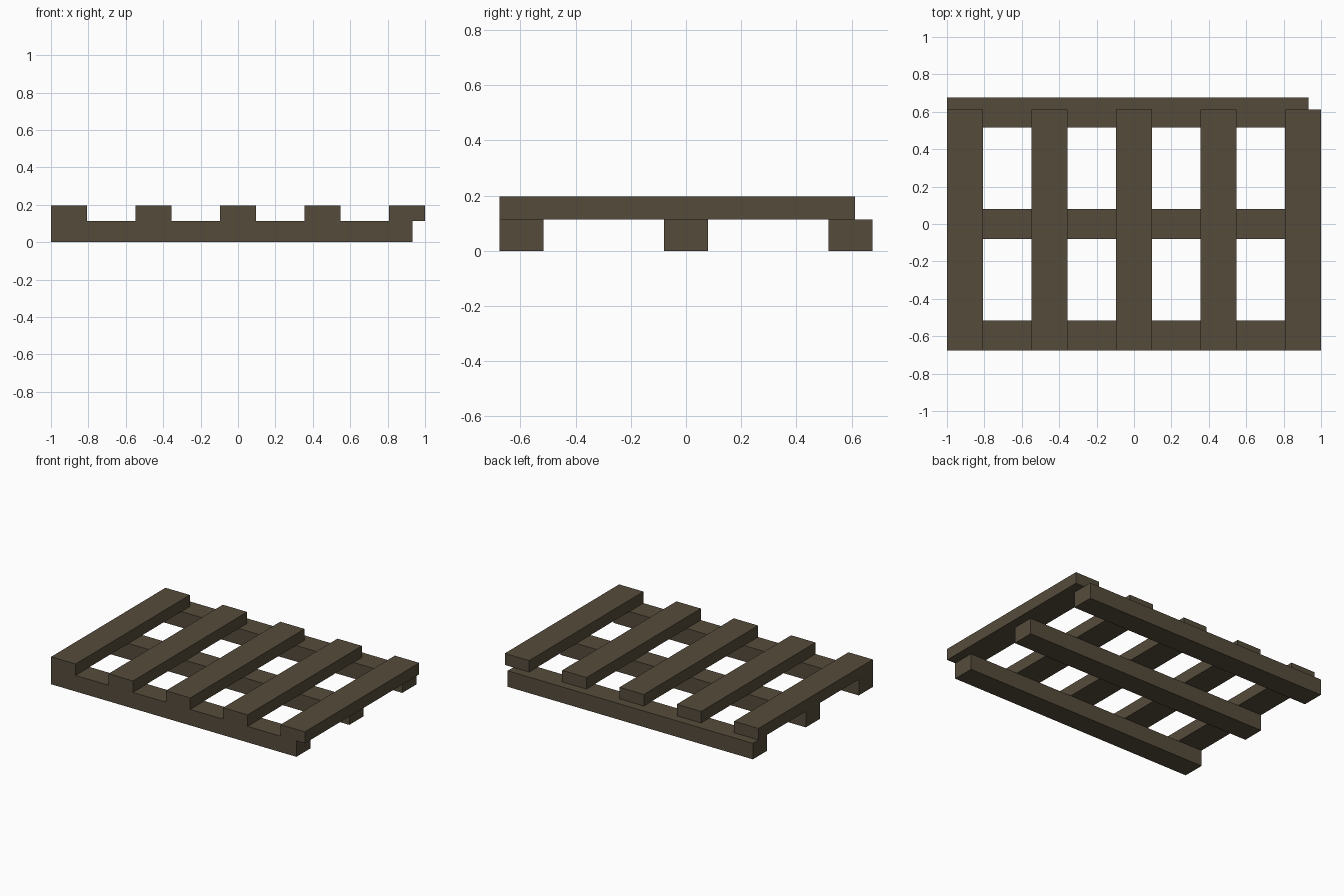
import bpy

cube = bpy.data.objects.get("Cube")
if cube:
    bpy.data.objects.remove(cube, do_unlink=True)

# Single weathered wood colour
COLOUR = (0.09, 0.071, 0.044, 1.0)
wood = bpy.data.materials.new("dark_brown_wood")
wood.use_nodes = True
wood.diffuse_color = COLOUR
bsdf = next(n for n in wood.node_tree.nodes if n.type == 'BSDF_PRINCIPLED')
bsdf.inputs["Base Color"].default_value = COLOUR
bsdf.inputs["Roughness"].default_value = 0.9


def plank(name, low, high):
    """Box-shaped timber spanning two opposite corners."""
    centre = [(a + b) / 2 for a, b in zip(low, high)]
    size = [b - a for a, b in zip(low, high)]
    bpy.ops.mesh.primitive_cube_add(size=1, location=centre)
    obj = bpy.context.object
    obj.name = name
    obj.scale = size
    bpy.ops.object.transform_apply(location=False, rotation=False, scale=True)
    obj.data.materials.append(wood)
    return obj


FRONT, BACK = -0.675, 0.675
BEAM_TOP, SLAT_TOP = 0.114, 0.196
BEAM_DEPTH, SLAT_WIDTH = 0.158, 0.192

# Three bearers running side to side, stopping short of the left edge
for name, y in (("front", FRONT), ("middle", -BEAM_DEPTH / 2), ("back", BACK - BEAM_DEPTH)):
    plank(name + "_bearer", (-1, y, 0), (0.933, y + BEAM_DEPTH, BEAM_TOP))

# Five evenly spaced deck slats, flush at the front and set in at the back
step = (2 - SLAT_WIDTH) / 4
for i in range(5):
    x = -1 + i * step
    plank(f"deck_slat_{i + 1}", (x, FRONT, BEAM_TOP), (x + SLAT_WIDTH, 0.612, SLAT_TOP))
